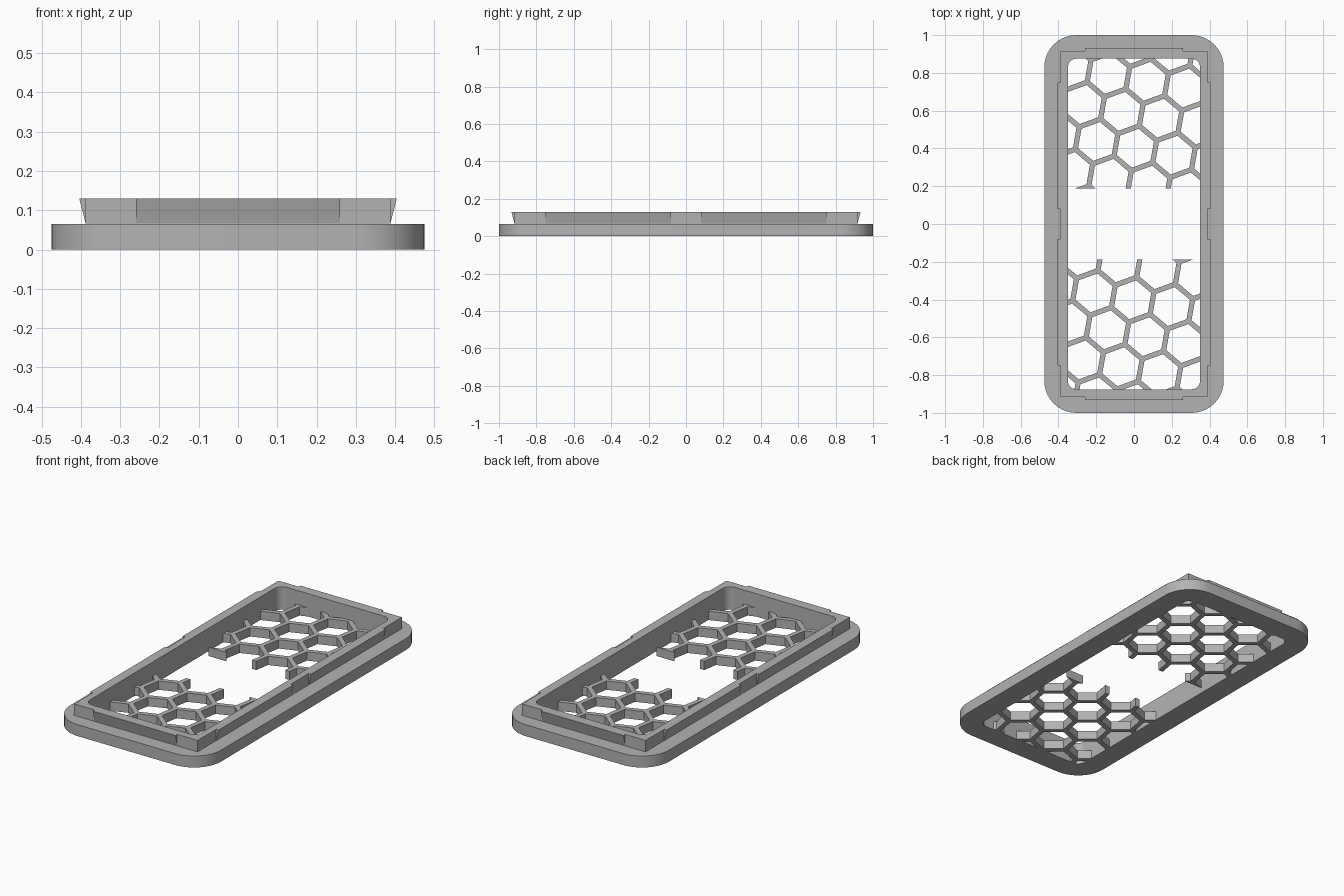
import bpy, bmesh
from math import sin, cos, pi, radians, sqrt
from mathutils import Matrix, Vector

cube = bpy.data.objects.get("Cube")
if cube:
    bpy.data.objects.remove(cube, do_unlink=True)

grey = bpy.data.materials.new("plain grey")
grey.use_nodes = True
colour = (0.45, 0.45, 0.45, 1)
grey.diffuse_color = colour
grey.node_tree.nodes["Principled BSDF"].inputs["Base Color"].default_value = colour

BASE_TOP, RIM_TOP = 0.065, 0.13


def make_object(name, bm):
    bmesh.ops.recalc_face_normals(bm, faces=bm.faces)
    mesh = bpy.data.meshes.new(name)
    bm.to_mesh(mesh)
    bm.free()
    mesh.materials.append(grey)
    obj = bpy.data.objects.new(name, mesh)
    bpy.context.collection.objects.link(obj)
    return obj


def activate(obj):
    bpy.ops.object.select_all(action='DESELECT')
    obj.select_set(True)
    bpy.context.view_layer.objects.active = obj


def rounded_rect(hx, hy, r, z, steps=10):
    pts = []
    for k, (sx, sy) in enumerate([(1, 1), (-1, 1), (-1, -1), (1, -1)]):
        for i in range(steps + 1):
            a = (k + i / steps) * pi / 2
            pts.append((sx * (hx - r) + r * cos(a), sy * (hy - r) + r * sin(a), z))
    return pts


def prism(bm, pts, offset):
    low = [bm.verts.new(p) for p in pts]
    high = [bm.verts.new(Vector(p) + Vector(offset)) for p in pts]
    bm.faces.new(low)
    bm.faces.new(high)
    for i in range(len(pts)):
        j = (i + 1) % len(pts)
        bm.faces.new((low[i], low[j], high[j], high[i]))


# Frame: wide rounded base and narrower square rim around one opening
bm = bmesh.new()
loops = [[bm.verts.new(p) for p in rounded_rect(*size)] for size in (
    (0.35, 0.875, 0.045, 0), (0.475, 1, 0.17, 0), (0.475, 1, 0.17, BASE_TOP),
    (0.388, 0.917, 0, BASE_TOP), (0.388, 0.917, 0, RIM_TOP),
    (0.35, 0.875, 0.045, RIM_TOP))]
for a, b in zip(loops, loops[1:] + loops[:1]):
    for i in range(len(a)):
        j = (i + 1) % len(a)
        bm.faces.new((a[i], a[j], b[j], b[i]))
bmesh.ops.remove_doubles(bm, verts=bm.verts, dist=0.0001)
frame = make_object("frame", bm)
activate(frame)
bpy.ops.object.shade_smooth_by_angle(angle=radians(30))


# Snap clips: wedges that widen towards the top of the rim
def clip(name, distance, start, end, turn):
    bm = bmesh.new()
    inner = distance - 0.005
    profile = [(inner, start, BASE_TOP + 0.002), (distance, start, BASE_TOP + 0.002),
               (distance + 0.016, start, RIM_TOP), (inner, start, RIM_TOP)]
    prism(bm, profile, (0, end - start, 0))
    bm.transform(Matrix.Rotation(turn, 4, 'Z'))
    make_object(name, bm)


for side, turn in (("left", 0), ("right", pi)):
    clip(side + "_back_clip", 0.388, 0.08, 0.75, turn)
    clip(side + "_front_clip", 0.388, -0.75, -0.08, turn)
for end, turn in (("back", pi / 2), ("front", -pi / 2)):
    clip(end + "_clip", 0.917, -0.26, 0.26, turn)

# Honeycomb panel: thin plate pierced by tilted hexagons
PITCH, BAR, TILT, THICK = 0.208, 0.027, radians(-10), 0.05
bm = bmesh.new()
prism(bm, [(-0.352, 0.187, 0), (0.352, 0.187, 0), (0.352, 0.877, 0), (-0.352, 0.877, 0)],
      (0, 0, THICK))
panel = make_object("back_honeycomb", bm)

bm = bmesh.new()
radius = (PITCH - BAR) / sqrt(3)
for row in range(-4, 5):
    for col in range(-5, 6):
        u, v = (col + row % 2 / 2) * PITCH, row * PITCH * sqrt(3) / 2
        x = 0.007 + u * cos(TILT) - v * sin(TILT)
        y = 0.401 + u * sin(TILT) + v * cos(TILT)
        if abs(x) < 0.5 and 0.05 < y < 1.02:
            angles = [TILT + pi / 2 + k * pi / 3 for k in range(6)]
            prism(bm, [(x + radius * cos(a), y + radius * sin(a), -0.1) for a in angles],
                  (0, 0, 0.3))
cutter = make_object("hexagon_cutter", bm)
cutter.hide_render = True
cut = panel.modifiers.new("holes", 'BOOLEAN')
cut.operation = 'DIFFERENCE'
cut.solver = 'EXACT'
cut.object = cutter
activate(panel)
bpy.ops.object.modifier_apply(modifier=cut.name)
bpy.data.objects.remove(cutter, do_unlink=True)

# Front panel is the back one turned half way round
front = bpy.data.objects.new("front_honeycomb", panel.data)
front.rotation_euler.z = pi
bpy.context.collection.objects.link(front)
